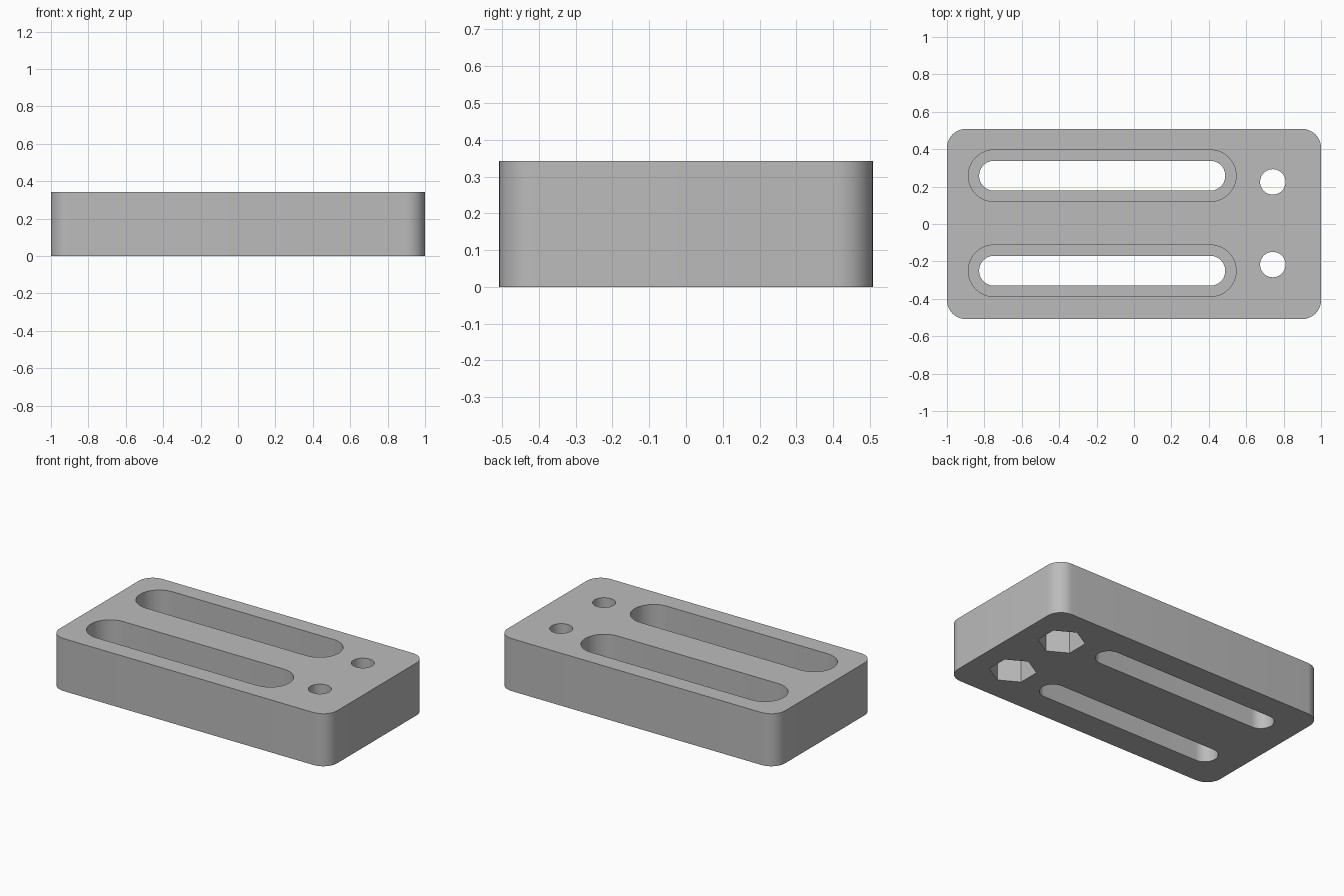
import bpy
import bmesh
from math import cos, sin, pi, radians

if "Cube" in bpy.data.objects:
    bpy.data.objects.remove(bpy.data.objects["Cube"], do_unlink=True)

HEIGHT = 0.342
LENGTH, WIDTH, CORNER = 2.0, 1.016, 0.1
OVER = 0.05          # how far cutters reach past the block

grey = bpy.data.materials.new("plain grey")
grey.use_nodes = True
grey.diffuse_color = (0.5, 0.5, 0.5, 1)
grey.node_tree.nodes["Principled BSDF"].inputs["Base Color"].default_value = (0.5, 0.5, 0.5, 1)


def arc(cx, cy, r, start, sweep, steps):
    """Points along an arc, both ends included."""
    return [(cx + r * cos(start + sweep * i / steps),
             cy + r * sin(start + sweep * i / steps)) for i in range(steps + 1)]


def polygon(cx, cy, r, sides, start=0):
    return arc(cx, cy, r, start, 2 * pi, sides)[:-1]


def slot(x0, x1, cy, r):
    return arc(x1, cy, r, -pi / 2, pi, 24) + arc(x0, cy, r, pi / 2, pi, 24)


def rounded_rectangle(length, width, r):
    x, y = length / 2 - r, width / 2 - r
    corners = [(x, y), (-x, y), (-x, -y), (x, -y)]
    return [p for i, (cx, cy) in enumerate(corners)
            for p in arc(cx, cy, r, i * pi / 2, pi / 2, 12)]


def prism(name, outline, z0, z1):
    """Extrude a flat outline from z0 to z1."""
    bm = bmesh.new()
    base = bm.faces.new([bm.verts.new((x, y, z0)) for x, y in outline])
    top = bmesh.ops.extrude_face_region(bm, geom=[base])["geom"]
    bmesh.ops.translate(bm, vec=(0, 0, z1 - z0),
                        verts=[g for g in top if isinstance(g, bmesh.types.BMVert)])
    bmesh.ops.recalc_face_normals(bm, faces=bm.faces)
    mesh = bpy.data.meshes.new(name)
    bm.to_mesh(mesh)
    bm.free()
    mesh.materials.append(grey)
    obj = bpy.data.objects.new(name, mesh)
    bpy.context.collection.objects.link(obj)
    return obj


def cut(target, outline, z0, z1):
    """Remove a prism from the target."""
    cutter = prism("cutter", outline, z0, z1)
    cutter.hide_render = True
    mod = target.modifiers.new("cut", "BOOLEAN")
    mod.operation = "DIFFERENCE"
    mod.solver = "EXACT"
    mod.object = cutter
    bpy.ops.object.modifier_apply(modifier=mod.name)
    bpy.data.objects.remove(cutter, do_unlink=True)


# Rounded block
block = prism("mounting_block", rounded_rectangle(LENGTH, WIDTH, CORNER), 0, HEIGHT)
bpy.ops.object.select_all(action="DESELECT")
block.select_set(True)
bpy.context.view_layer.objects.active = block

# Long slots, wide at the top with a ledge above the narrow part
for y in (0.258, -0.25):
    cut(block, slot(-0.748, 0.408, y, 0.138), 0.125, HEIGHT + OVER)
    cut(block, slot(-0.748, 0.408, y, 0.08), -OVER, 0.2)

# Bolt holes with hexagonal nut pockets underneath
for y in (0.225, -0.217):
    cut(block, polygon(0.742, y, 0.14, 6, pi / 2), -OVER, 0.2)
    cut(block, polygon(0.742, y, 0.068, 40), 0.1, HEIGHT + OVER)

bpy.ops.object.shade_smooth_by_angle(angle=radians(30))
